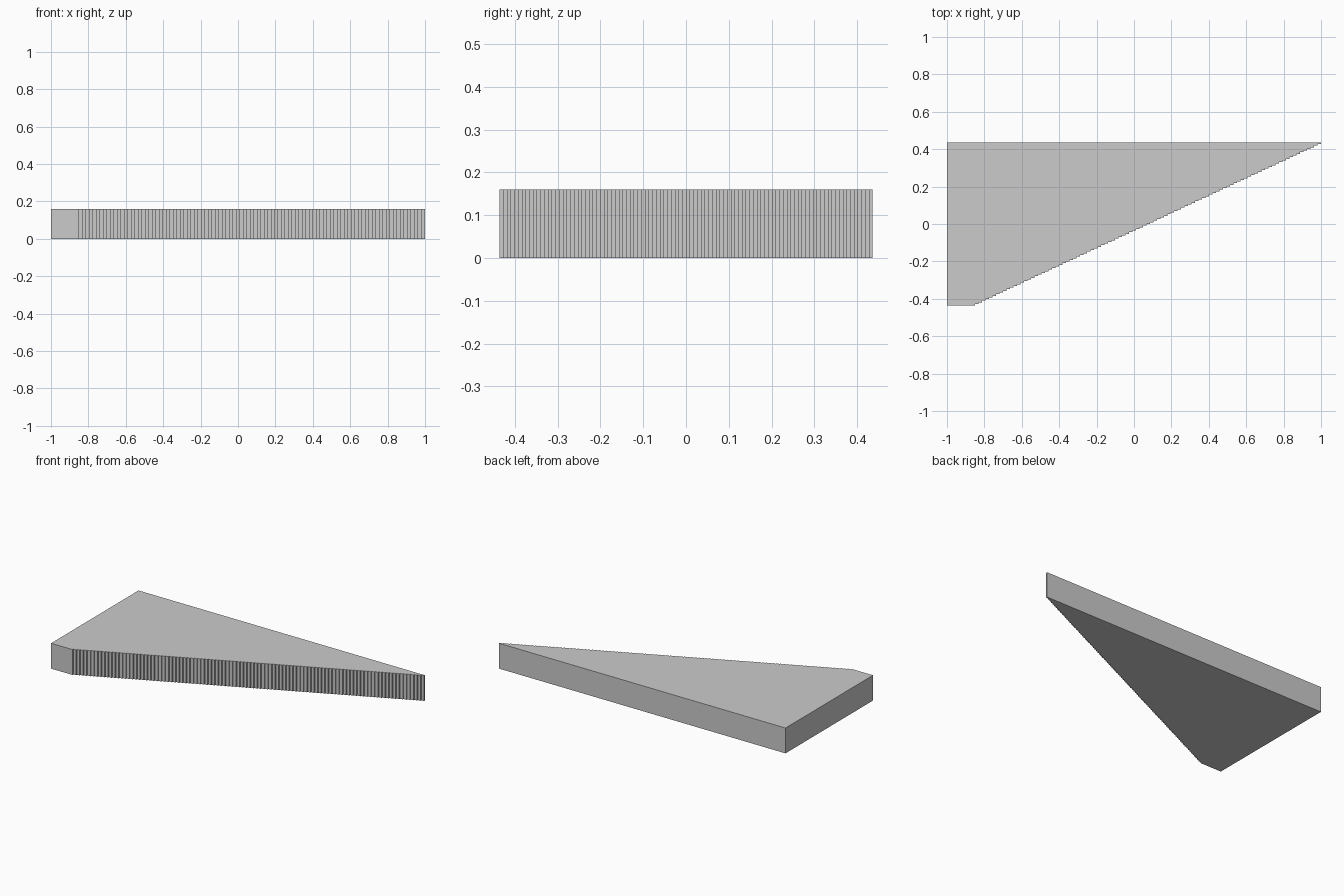
import bpy
import bmesh

if "Cube" in bpy.data.objects:
    bpy.data.objects.remove(bpy.data.objects["Cube"])

STEPS = 100
HALF_X, HALF_Y, HEIGHT = 1.0, 0.436, 0.16
FIRST_X = -0.85


def prism(name, outline, height):
    """Extrude a closed plan outline upwards from z = 0."""
    bm = bmesh.new()
    base = bm.faces.new([bm.verts.new((x, y, 0)) for x, y in outline])
    top = bmesh.ops.extrude_face_region(bm, geom=[base], use_keep_orig=True)
    verts = [v for v in top["geom"] if isinstance(v, bmesh.types.BMVert)]
    bmesh.ops.translate(bm, verts=verts, vec=(0, 0, height))
    bmesh.ops.recalc_face_normals(bm, faces=bm.faces)
    mesh = bpy.data.meshes.new(name)
    bm.to_mesh(mesh)
    bm.free()
    obj = bpy.data.objects.new(name, mesh)
    bpy.context.collection.objects.link(obj)
    return obj


# Wedge plan: straight back and left sides, finely stepped diagonal side
outline = [(-HALF_X, HALF_Y), (-HALF_X, -HALF_Y)]
for i in range(STEPS):
    x = FIRST_X + (HALF_X - FIRST_X) * i / (STEPS - 1)
    outline += [(x, -HALF_Y + 2 * HALF_Y * (i + k) / STEPS) for k in (0, 1)]

prism("stepped_wedge", outline, HEIGHT)
